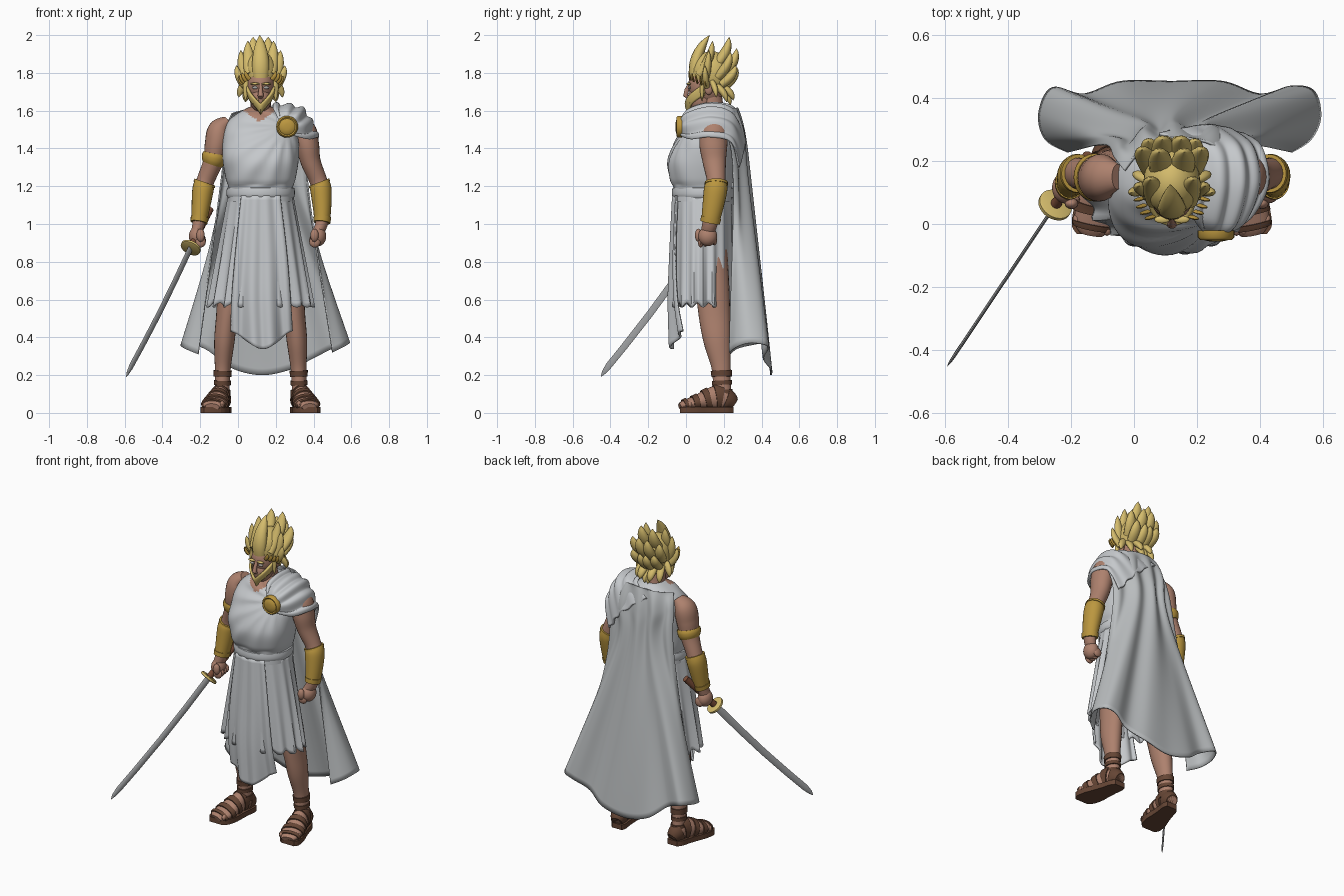
import bpy, bmesh, math
from mathutils import Vector, Matrix
from math import sin, cos, pi

if "Cube" in bpy.data.objects:
    bpy.data.objects.remove(bpy.data.objects["Cube"])

CX = 0.12  # body centre line


def material(name, rgb):
    m = bpy.data.materials.new(name)
    m.diffuse_color = (*rgb, 1)
    m.use_nodes = True
    m.node_tree.nodes["Principled BSDF"].inputs["Base Color"].default_value = m.diffuse_color
    return m


CLOTH = material("white cloth", (0.56, 0.58, 0.60))
CAPE = material("cape cloth", (0.49, 0.51, 0.52))
SKIN = material("tan skin", (0.42, 0.22, 0.155))
HAIR = material("blond hair", (0.66, 0.50, 0.15))
GOLD = material("gold", (0.50, 0.31, 0.05))
LEATHER = material("brown leather", (0.13, 0.06, 0.035))
HILT = material("red brown hilt", (0.20, 0.075, 0.04))
STEEL = material("steel", (0.40, 0.41, 0.42))
EYE = material("grey eye", (0.38, 0.36, 0.34))


def sample(rows, t):
    """Catmull-Rom point at t in 0..1 through a list of equal tuples"""
    n = len(rows) - 1
    i = min(int(t * n), n - 1)
    f = t * n - i
    p = [rows[max(0, min(n, i + k))] for k in (-1, 0, 1, 2)]
    return tuple(0.5 * (2 * b + (c - a) * f + (2 * a - 5 * b + 4 * c - d) * f * f
                        + (3 * b - a - 3 * c + d) * f ** 3) for a, b, c, d in zip(*p))


def dense(rows, k=8):
    n = (len(rows) - 1) * k
    return [sample(rows, i / n) for i in range(n + 1)]


def finish(name, bm, mats):
    bmesh.ops.recalc_face_normals(bm, faces=bm.faces[:])
    me = bpy.data.meshes.new(name)
    bm.to_mesh(me)
    bm.free()
    for m in mats:
        me.materials.append(m)
    ob = bpy.data.objects.new(name, me)
    bpy.context.collection.objects.link(ob)
    return ob


def skin_rings(name, rings, mat, closed=True, thick=0, cap=True):
    bm = bmesh.new()
    vs = [[bm.verts.new(p) for p in r] for r in rings]
    n = len(vs[0])
    for a, b in zip(vs, vs[1:]):
        for i in range(n if closed else n - 1):
            j = (i + 1) % n
            bm.faces.new((a[i], a[j], b[j], b[i]))
    if closed and cap and not thick:
        bm.faces.new(vs[0])
        bm.faces.new(vs[-1])
    ob = finish(name, bm, [mat])
    if thick:
        md = ob.modifiers.new("thickness", 'SOLIDIFY')
        md.thickness, md.offset = thick, 0
    return ob


def tube(name, rows, mat, n=20, ref=(1, 0, 0)):
    """Rows are (x, y, z, radius along ref, radius across)"""
    pts = [Vector(r[:3]) for r in rows]
    rings = []
    for i, r in enumerate(rows):
        t = (pts[min(i + 1, len(pts) - 1)] - pts[max(i - 1, 0)]).normalized()
        s = Vector(ref)
        s = (s - t * s.dot(t)).normalized()
        o = t.cross(s)
        rings.append([pts[i] + s * r[3] * cos(2 * pi * k / n) + o * r[4] * sin(2 * pi * k / n)
                      for k in range(n)])
    return skin_rings(name, rings, mat)


def grow(rows, d):
    return [(*r[:3], r[3] + d, r[4] + d) for r in rows]


def blob(name, c, r, mat, u=24, v=16):
    bm = bmesh.new()
    bmesh.ops.create_uvsphere(bm, u_segments=u, v_segments=v, radius=1,
                              matrix=Matrix.Translation(c) @ Matrix.Diagonal((*r, 1)))
    return finish(name, bm, [mat])


def sheet(name, curves, nu, nv, mat, fold, thick):
    rings = []
    for j in range(nv + 1):
        v = j / nv
        row = []
        for i in range(nu + 1):
            u = i / nu
            p = Vector(sample([sample(c, u) for c in curves], v))
            row.append(p + Vector(fold(u, v)))
        rings.append(row)
    return skin_rings(name, rings, mat, closed=False, thick=thick)


# Torso: rows of z, half width, front y, back y; folds fan out from the brooch
body = [(1.12, .172, -.065, .245), (1.19, .170, -.065, .245), (1.24, .185, -.085, .25),
        (1.33, .200, -.095, .255), (1.42, .203, -.065, .27), (1.50, .190, -.02, .27),
        (1.55, .168, .015, .265), (1.59, .115, .045, .25), (1.62, .06, .08, .22)]
rings = []
for z, rx, y0, y1 in dense(body, 6):
    ring = []
    for k in range(72):
        a = 2 * pi * k / 72
        c, s = cos(a), sin(a)
        x = CX + rx * math.copysign(abs(c) ** .85, c)
        y = (y0 + y1) / 2 + (y1 - y0) / 2 * math.copysign(abs(s) ** .85, s)
        d = .005 * sin(16 * math.atan2(z - 1.52, x - .26)) * min(1, math.hypot(x - .26, z - 1.52) / .12)
        d *= max(0, -s) * (z > 1.2)
        ring.append((x + d * c, y + d * s, z))
    rings.append(ring)
torso = skin_rings("tunic_top", rings, CLOTH)
torso.data.materials.append(SKIN)
for p in torso.data.polygons:  # open neckline
    if p.center.y < .12 and p.center.z > 1.54 + .7 * abs(p.center.x - .115):
        p.material_index = 1

# Belt and pleated skirt
tube("belt", [(CX, .09, z, .170 + d, .154 + d) for z, d in
              ((1.135, 0), (1.145, .009), (1.16, .011), (1.175, .011), (1.19, .008), (1.195, 0))], CLOTH, 48)
rings = []
for j in range(25):
    v = j / 24
    ring = []
    for k in range(144):
        a = 2 * pi * k / 144
        w = .004 + .014 * v
        f = 1 - w * 6 * abs(sin(8 * a + .6 * sin(3 * a)))
        ring.append((CX + (.168 + .115 * v) * f * cos(a), .09 + (.155 + .012 * v) * f * sin(a),
                     1.15 - .58 * v - .012 * v * cos(16 * a)))
    rings.append(ring)
skin_rings("skirt", rings, CLOTH, thick=.01)

# Long front panel
panel = [[(.02, -.045, 1.15), (.12, -.068, 1.15), (.22, -.045, 1.15)],
         [(-.01, -.055, .85), (.12, -.08, .85), (.255, -.055, .85)],
         [(-.03, -.045, .6), (.12, -.088, .6), (.275, -.045, .6)],
         [(-.035, -.015, .43), (.13, -.082, .345), (.285, -.015, .43)]]
sheet("front_panel", panel, 48, 24, CLOTH,
      lambda u, v: (0, -.010 * sin(u * 7 * pi) * (.3 + v), .008 * v * sin(u * 9)), .012)

# Cape hanging from the collar to the flared hem
cape = [[(-.03, .17, 1.585), (.04, .25, 1.605), (.14, .272, 1.615), (.25, .25, 1.61), (.34, .16, 1.575)],
        [(-.06, .21, 1.50), (.02, .28, 1.49), (.13, .30, 1.48), (.27, .29, 1.48), (.39, .22, 1.47)],
        [(-.09, .25, 1.22), (0, .31, 1.2), (.13, .335, 1.2), (.27, .315, 1.2), (.37, .25, 1.2)],
        [(-.21, .23, .31), (-.28, .27, .34), (-.30, .35, .36), (-.26, .43, .37), (-.16, .41, .33),
         (-.04, .45, .24), (.12, .45, .2), (.28, .45, .23), (.40, .41, .29), (.50, .435, .34),
         (.57, .42, .36), (.59, .34, .37), (.56, .27, .35), (.50, .23, .32)]]
sheet("cape", cape, 90, 50, CAPE,
      lambda u, v: (0, .012 * sin(u * 9 * pi) * 4 * v * (1 - v), 0), .008)

# Shoulder drape with ridges, gathered at the brooch
drape = [[(.22, -.02, 1.545), (.26, -.032, 1.52), (.29, -.025, 1.47)],
         [(.19, .03, 1.605), (.31, .0, 1.57), (.37, .03, 1.45)],
         [(.19, .12, 1.63), (.34, .13, 1.605), (.42, .13, 1.46)],
         [(.18, .235, 1.62), (.32, .245, 1.57), (.40, .24, 1.43)],
         [(.08, .285, 1.56), (.24, .31, 1.44), (.35, .28, 1.30)]]
sheet("shoulder_drape", drape, 48, 40, CLOTH,
      lambda u, v: (.005 * sin(u * 9 * pi), 0, .009 * sin(u * 9 * pi) * sin(pi * (.1 + .8 * v))), .014)
tube("brooch", [(.26, y, 1.515, r, r) for y, r in
                ((-.02, .058), (-.042, .058), (-.05, .05), (-.046, .043), (-.052, .036), (-.056, .015))], GOLD, 28)

# Arms, bracers and fists
for side, name, (s, e, w, h) in ((1, "left", (.235, .305, .325, .305)), (-1, "right", (.222, .292, .325, .338))):
    X = lambda o: CX + side * o
    arm = dense([(X(s - .05), .15, 1.55, .025, .04), (X(s - .005), .15, 1.50, .06, .07),
                 (X(s + .012), .145, 1.42, .062, .074), (X(s + .03), .15, 1.33, .053, .062),
                 (X(e), .16, 1.23, .047, .05), (X(e + .015), .155, 1.17, .049, .055),
                 (X(w), .13, 1.02, .035, .042), (X(h), .115, .96, .03, .036)])
    tube(name + "_arm", arm, SKIN, 24)
    tube(name + "_bracer", grow(arm[33:50], .007), GOLD, 24)
    for i in (33, 47):
        tube(name + "_bracer_rim", grow(arm[i:i + 3], .011), GOLD, 24)
    if side < 0:
        tube("armlet", [(r[0], r[1], r[2], r[3] + d, r[4] + d) for r, d in
                        zip(arm[20:26], (.002, .009, .011, .011, .009, .002))], GOLD, 24)
    blob(name + "_fist", (X(h), .115, .935), (.042, .05, .052), SKIN)
    for k in range(4):
        blob(name + "_finger", (X(h - .018), .078 + .024 * k, .905 + .004 * k), (.03, .015, .03), SKIN, 12, 8)
    blob(name + "_thumb", (X(h - .02), .065, .94), (.022, .018, .035), SKIN, 12, 8)

# Legs and strapped sandals
for side, name in ((1, "left"), (-1, "right")):
    X = lambda o: CX + side * o
    leg = dense([(X(o), y, z, a, b) for o, y, z, a, b in
                 ((.205, .195, .07, .04, .05), (.203, .19, .16, .039, .047), (.20, .185, .25, .043, .052),
                  (.192, .165, .38, .054, .072), (.18, .152, .50, .057, .082),
                  (.155, .14, .65, .072, .09), (.11, .12, .85, .085, .10))])
    tube(name + "_leg", leg, SKIN, 24)
    for a, b in ((2, 6), (7, 10), (11, 15)):
        tube(name + "_ankle_wrap", grow(leg[a:b], .006 + .001 * (a > 9)), LEATHER, 24)
    prof = [(.0, .028, .07), (.03, .042, .11), (.08, .046, .14), (.14, .054, .12),
            (.20, .064, .088), (.26, .06, .065), (.29, .038, .045)]
    foot = dense([(X(.198 + .2 * t), .252 - .98 * t, (hh + .02) / 2, a, (hh - .01) / 2) for t, a, hh in prof])
    tube(name + "_foot", foot, SKIN, 24)
    for a, b in ((0, 12), (14, 20), (23, 28), (31, 36), (39, 43)):
        tube(name + "_sandal_strap", grow(foot[a:b], .007), LEATHER, 24)
    left = [Vector((r[0] - r[3] - .007, r[1], 0)) for r in foot]
    right = [Vector((r[0] + r[3] + .007, r[1], 0)) for r in foot]
    outline = left + right[::-1]
    skin_rings(name + "_sole", [[p + Vector((0, 0, z)) for p in outline] for z in (0, .032)], LEATHER)
    for k in range(5):  # toes
        blob(name + "_toe", (X(.205 + .024 * k), -.018 + .004 * k * k / 2, .045),
             (.013, .02, .018), SKIN, 10, 8)

# Head and face
tube("neck", dense([(CX, .15, 1.52, .07, .075), (CX, .14, 1.60, .056, .062), (CX, .125, 1.70, .055, .062)], 5), SKIN)
blob("head", (CX, .11, 1.735), (.074, .098, .105), SKIN)
blob("jaw", (CX, .08, 1.665), (.058, .07, .075), SKIN)
tube("nose", [(CX, .02, 1.74, .008, .008), (CX, .004, 1.71, .011, .012), (CX, -.002, 1.68, .016, .013),
              (CX, .01, 1.668, .012, .008)], SKIN, 12)
for s in (-1, 1):
    blob("eye", (CX + s * .03, .018, 1.722), (.016, .007, .008), EYE, 12, 8)
    blob("brow", (CX + s * .031, .014, 1.742), (.025, .012, .007), HAIR, 12, 8)
    blob("ear", (CX + s * .075, .12, 1.715), (.012, .022, .032), SKIN, 12, 8)
rings = []
for j in range(6):
    v = j / 5
    ring = []
    for i in range(33):
        a = -1.75 + 3.5 * i / 32
        k = abs(a) / 1.75
        z = (1.638 + .11 * k) * (1 - v) + (1.582 + .10 * k ** .7) * v
        r = 1.06 - .28 * v * v * (1 - .6 * k)
        ring.append((CX + .066 * r * sin(a), .085 - .08 * r * cos(a), z))
    rings.append(ring)
skin_rings("beard", rings, HAIR, closed=False, thick=.014)


def spike(name, base, tip, r, mat=HAIR, flat=.75, bend=.25):
    """Swelling lock that ends in a point and curls upright"""
    b, t = Vector(base), Vector(tip)
    out = Vector((t.x - b.x, t.y - b.y, 0)) * bend
    rows = []
    for i in range(9):
        f = i / 8
        p = b.lerp(t, f) + out * 4 * f * (1 - f)
        w = r * max(.02, (.75 + 1.1 * f) * (1 - f) ** .8)
        rows.append((*p, w, w * flat))
    return tube(name, rows, mat, 12)


# Hair cap and flame-like locks, mirrored about the centre line
blob("hair_cap", (CX, .135, 1.80), (.09, .108, .115), HAIR)
front = spike("front_lock", (CX, .05, 1.775), (CX - .005, .125, 2.0), .056, bend=-.35)
locks = [(.05, .07, 1.79, .068, .14, 1.97, .042), (.07, .10, 1.76, .105, .12, 1.92, .035),
         (.078, .11, 1.73, .128, .10, 1.84, .028), (.03, .15, 1.83, .04, .228, 1.99, .048),
         (.065, .17, 1.78, .095, .235, 1.91, .042), (.025, .20, 1.79, .03, .268, 1.93, .045),
         (.055, .19, 1.74, .075, .262, 1.84, .04), (.015, .21, 1.73, .02, .27, 1.83, .036),
         (.03, .19, 1.73, .035, .25, 1.655, .032), (.06, .165, 1.73, .08, .215, 1.645, .03),
         (.01, .19, 1.70, .012, .235, 1.63, .028), (.075, .085, 1.77, .08, .085, 1.65, .02),
         (.075, .14, 1.75, .115, .16, 1.67, .026), (.012, .012, 1.657, .04, .02, 1.635, .009)]
for x, y, z, tx, ty, tz, r in locks:
    for s in (-1, 1):
        spike("hair_lock", (CX + s * x, y, z), (CX + s * tx, ty, tz), r)
for s in (-1, 1):  # laurel leaves at the temples
    for k in range(5):
        a = .65 + .22 * k
        p = Vector((CX + s * .097 * sin(a), .11 - .108 * cos(a), 1.765 - .008 * k))
        spike("laurel_leaf", p, p + Vector((s * .022, -.008, .045)), .014, GOLD, .5)

# Sword held in the right fist
G, T = Vector((-.25, .06, .875)), Vector((-.594, -.454, .195))
D = (T - G).normalized()
side = D.cross(Vector((0, 0, 1))).normalized()
up = side.cross(D)
blade = []
for f, w in ((0, .021), (.25, .021), (.5, .0205), (.75, .02), (.92, .019), (.97, .012), (1, .001)):
    blade.append((*(G.lerp(T, f) - up * (.012 * sin(pi * f) + (.019 - w) * .3 * (f > .9))), .0055 * min(1, w / .015), w))
tube("blade", blade, STEEL, 8, side)
tube("guard", [(*(G + D * d), r, r) for d, r in ((-.009, .048), (-.006, .055), (.006, .055), (.009, .048))],
     HAIR, 28, side)
tube("hilt", [(*(G - D * .012 * i), .016 + .002 * (i % 2), .019 + .002 * (i % 2)) for i in range(24)], HILT, 14, side)

# Smooth shading with crisp edges
for ob in bpy.context.collection.objects:
    ob.select_set(True)
    bpy.context.view_layer.objects.active = ob
bpy.ops.object.shade_smooth_by_angle(angle=math.radians(45))
